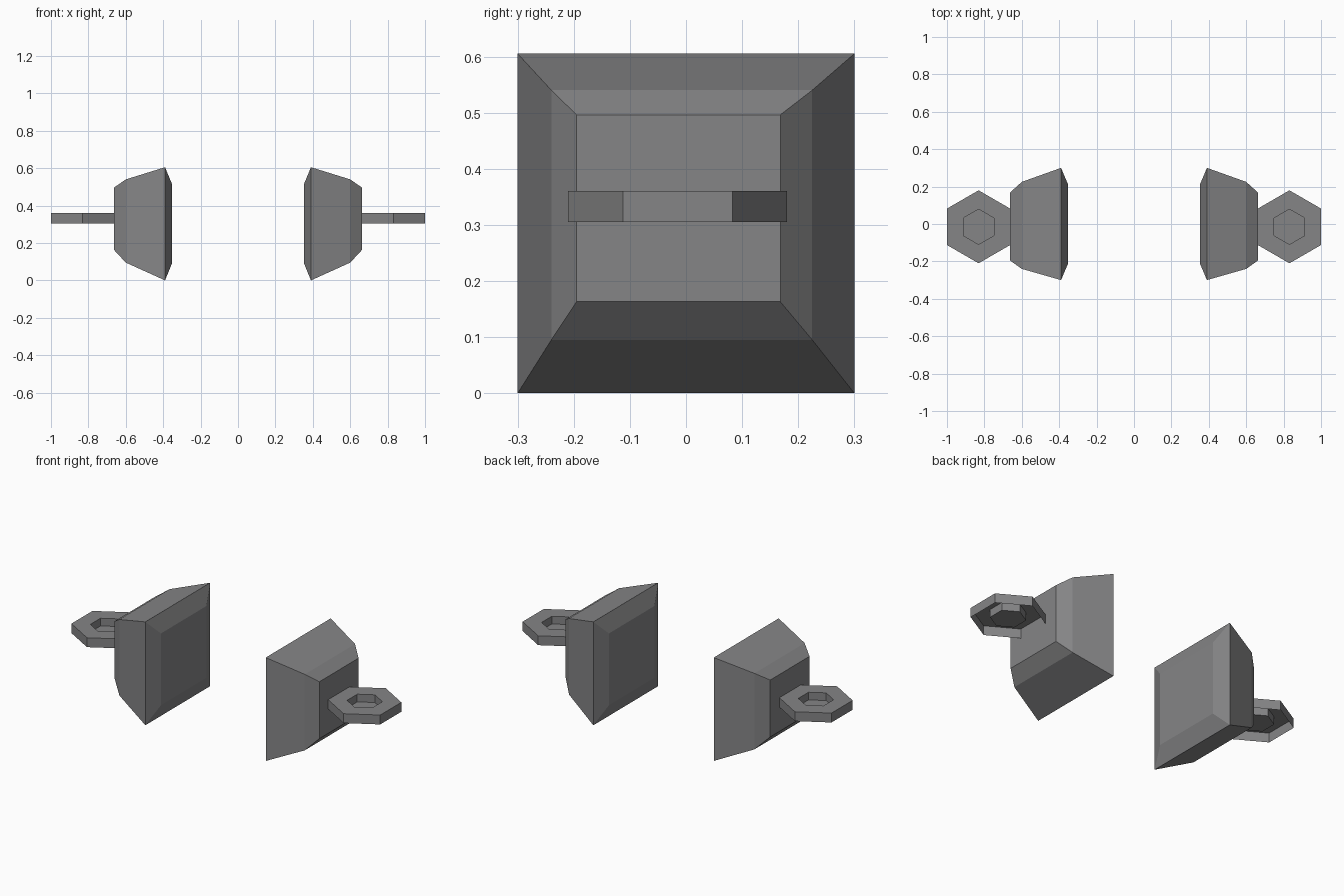
import bpy, bmesh
from math import radians, sin, cos
from mathutils import Vector

if "Cube" in bpy.data.objects:
    bpy.data.objects.remove(bpy.data.objects["Cube"])

# Dark grey metal
metal = bpy.data.materials.new("dark_metal")
metal.diffuse_color = (0.235, 0.235, 0.24, 1)
metal.use_nodes = True
metal.node_tree.nodes["Principled BSDF"].inputs["Base Color"].default_value = metal.diffuse_color


def finish(name, bm):
    """Turn a bmesh into a flat-shaded object mirrored across x = 0."""
    bmesh.ops.recalc_face_normals(bm, faces=bm.faces)
    mesh = bpy.data.meshes.new(name)
    bm.to_mesh(mesh)
    bm.free()
    mesh.materials.append(metal)
    ob = bpy.data.objects.new(name, mesh)
    bpy.context.collection.objects.link(ob)
    mod = ob.modifiers.new("Mirror", 'MIRROR')
    mod.use_mirror_merge = False
    return ob


def loft(bm, rings, cap_start=False, cap_end=False):
    """Bridge rings of points with quads."""
    loops = [[bm.verts.new(p) for p in ring] for ring in rings]
    for a, b in zip(loops, loops[1:]):
        n = len(a)
        for i in range(n):
            j = (i + 1) % n
            bm.faces.new((a[i], a[j], b[j], b[i]))
    if cap_start:
        bm.faces.new(loops[0])
    if cap_end:
        bm.faces.new(loops[-1])


# Tapered blocks: x, y min, y max, z min, z max
sections = [
    (0.352, -0.21, 0.21, 0.093, 0.513),
    (0.39, -0.30, 0.30, 0.0, 0.605),
    (0.60, -0.24, 0.225, 0.095, 0.54),
    (0.663, -0.195, 0.168, 0.163, 0.496),
]
bm = bmesh.new()
loft(bm, [[(x, y0, z0), (x, y1, z0), (x, y1, z1), (x, y0, z1)]
          for x, y0, y1, z0, z1 in sections], True, True)
finish("tapered_blocks", bm)


# Hexagonal lugs: shell open underneath, with a recess in the top
def hexagon(radius, z):
    c = Vector((0.831, -0.015, z))
    return [c + Vector((radius * cos(radians(30 + 60 * i)),
                        radius * sin(radians(30 + 60 * i)), 0)) for i in range(6)]


bm = bmesh.new()
loft(bm, [hexagon(0.195, 0.305), hexagon(0.195, 0.36),
          hexagon(0.094, 0.36), hexagon(0.094, 0.315)], cap_end=True)
finish("hexagonal_lugs", bm)
